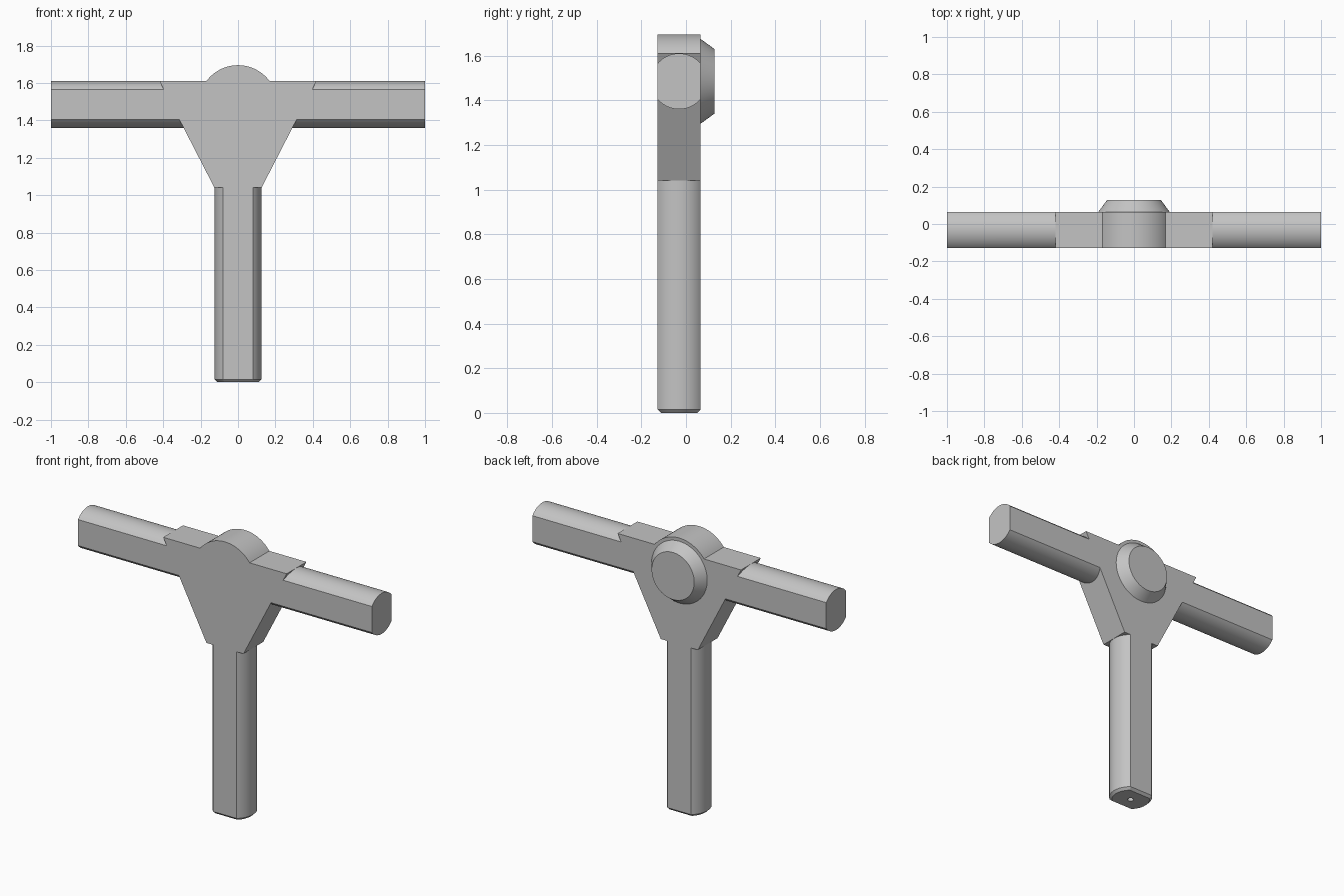
import bpy, bmesh, math
from mathutils import Matrix, Vector

if "Cube" in bpy.data.objects:
    bpy.data.objects.remove(bpy.data.objects["Cube"])

FRONT, BACK = -0.127, 0.065      # flat faces of the body
MID = (FRONT + BACK) / 2         # bar axis depth
HUB = 1.485                      # height of the crossbar axis
R = 0.125                        # bar radius
TOP = HUB + R + 0.001            # top of the plate

grey = bpy.data.materials.new("plain_grey")
grey.use_nodes = True
colour = (0.55, 0.55, 0.55, 1)
grey.diffuse_color = colour
grey.node_tree.nodes["Principled BSDF"].inputs["Base Color"].default_value = colour


def finish(name, bm):
    bmesh.ops.recalc_face_normals(bm, faces=bm.faces)
    mesh = bpy.data.meshes.new(name)
    bm.to_mesh(mesh)
    bm.free()
    mesh.materials.append(grey)
    ob = bpy.data.objects.new(name, mesh)
    bpy.context.collection.objects.link(ob)
    return ob


def prism(name, points, offset):
    """Closed outline pushed along an offset."""
    bm = bmesh.new()
    face = bm.faces.new([bm.verts.new(p) for p in points])
    made = bmesh.ops.extrude_face_region(bm, geom=[face], use_keep_orig=True)["geom"]
    verts = [g for g in made if isinstance(g, bmesh.types.BMVert)]
    bmesh.ops.translate(bm, verts=verts, vec=offset)
    return finish(name, bm)


def turned(name, profile, origin, axis, sides=64):
    """Solid of revolution from (radius, distance) pairs along an axis."""
    turn = Vector((0, 0, 1)).rotation_difference(Vector(axis)).to_matrix().to_4x4()
    place = Matrix.Translation(origin) @ turn
    bm = bmesh.new()
    rings = []
    for r, d in profile:
        angles = [2 * math.pi * i / sides for i in range(sides)]
        rings.append([bm.verts.new(place @ Vector((r * math.cos(a), r * math.sin(a), d)))
                      for a in angles])
    for low, high in zip(rings, rings[1:]):
        for i in range(sides):
            j = (i + 1) % sides
            bm.faces.new((low[i], low[j], high[j], high[i]))
    bm.faces.new(rings[0])
    bm.faces.new(rings[-1])
    return finish(name, bm)


def combine(target, tool, operation):
    mod = target.modifiers.new(operation.lower(), 'BOOLEAN')
    mod.object, mod.operation, mod.solver = tool, operation, 'EXACT'
    bpy.context.view_layer.objects.active = target
    bpy.ops.object.modifier_apply(modifier=mod.name)
    bpy.data.objects.remove(tool)


# Tapered central plate with a rounded crown
crown = 0.21
start = math.asin((TOP - HUB) / crown)
arc = [start + (math.pi - 2 * start) * i / 32 for i in range(33)]
outline = [(-0.126, 1.04), (0.126, 1.04), (0.42, TOP)]
outline += [(crown * math.cos(a), HUB + crown * math.sin(a)) for a in arc]
outline.append((-0.42, TOP))
body = prism("tee_body", [(x, -0.3, z) for x, z in outline], (0, 0.5, 0))

# Round crossbar and round stem with a chamfered foot
combine(body, turned("crossbar", [(R, -1), (R, 1)], (0, MID, HUB), (1, 0, 0)), 'UNION')
stem = [(R - 0.015, 0), (R, 0.015), (R, 1.2)]
combine(body, turned("stem", stem, (0, MID, 0), (0, 0, 1)), 'UNION')

# Trim everything to the flat front and back, chamfered at the foot
slab = [(FRONT + 0.015, -0.0001), (BACK - 0.015, -0.0001), (BACK, 0.015), (BACK, 2),
        (FRONT, 2), (FRONT, 0.015)]
combine(body, prism("slab", [(-1.5, y, z) for y, z in slab], (3, 0, 0)), 'INTERSECT')

# Small centre hole in the foot
hole = [(0.018, -0.05), (0.018, 0.02)]
combine(body, turned("foot_hole", hole, (0, MID, 0), (0, 0, 1), 16), 'DIFFERENCE')

# Tapered round knob on the back
knob = turned("back_knob", [(0.193, -0.004), (0.145, 0.062)], (0, BACK, HUB), (0, 1, 0))

# Smooth curves, crisp edges
bpy.ops.object.select_all(action='DESELECT')
for ob in (body, knob):
    ob.select_set(True)
bpy.context.view_layer.objects.active = body
bpy.ops.object.shade_smooth_by_angle(angle=math.radians(25))
